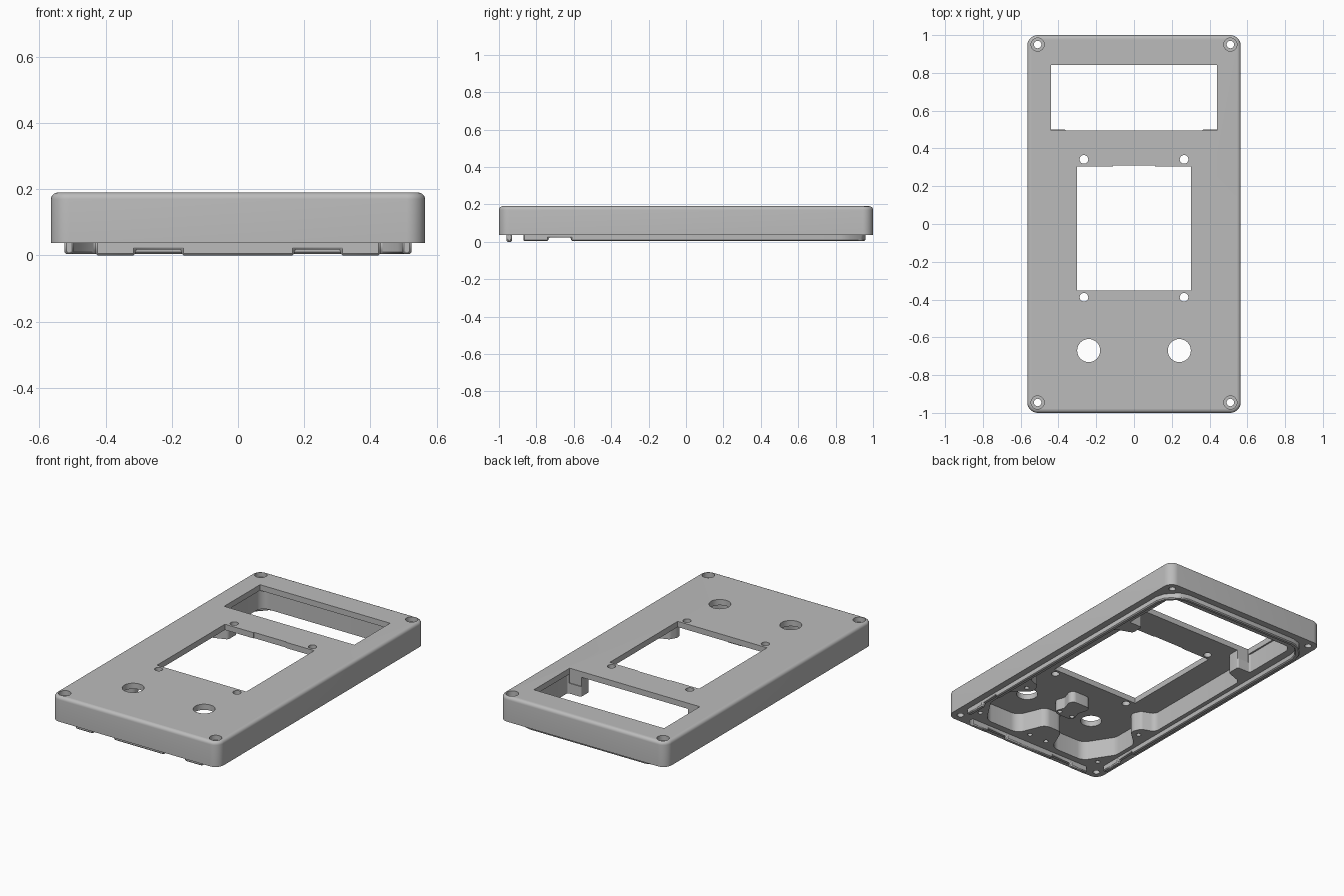
import bpy, bmesh, math
from mathutils import Vector

if "Cube" in bpy.data.objects:
    bpy.data.objects.remove(bpy.data.objects["Cube"], do_unlink=True)

grey = bpy.data.materials.new("plain grey")
grey.use_nodes = True
colour = (0.5, 0.5, 0.5, 1)
grey.diffuse_color = colour
grey.node_tree.nodes["Principled BSDF"].inputs["Base Color"].default_value = colour

RIM, TOP, CEILING = 0.037, 0.19, 0.155


def fillet(corners, steps=6):
    """Round each (x, y, radius) corner of a closed outline."""
    out = []
    for i, (x, y, r) in enumerate(corners):
        p = Vector((x, y))
        a = (Vector(corners[i - 1][:2]) - p).normalized()
        b = (Vector(corners[(i + 1) % len(corners)][:2]) - p).normalized()
        half = a.angle(b) / 2
        if r == 0 or half > 1.55:
            out.append(p)
            continue
        centre = p + (a + b).normalized() * r / math.sin(half)
        start = p + a * r / math.tan(half) - centre
        end = p + b * r / math.tan(half) - centre
        for k in range(steps + 1):
            t = k / steps
            out.append(centre + (start * (1 - t) + end * t).normalized() * r)
    return out


def rectangle(hx, hy, r, cx=0, cy=0):
    return fillet([(cx + sx * hx, cy + sy * hy, r)
                   for sx, sy in ((-1, -1), (1, -1), (1, 1), (-1, 1))])


def circle(cx, cy, r, n=32):
    return [Vector((cx + r * math.cos(k * math.tau / n),
                    cy + r * math.sin(k * math.tau / n))) for k in range(n)]


def loft(name, layers):
    """Solid through matching outlines, given as (outline, z)."""
    bm = bmesh.new()
    rings = [[bm.verts.new((p.x, p.y, z)) for p in line] for line, z in layers]
    n = len(rings[0])
    for low, high in zip(rings, rings[1:]):
        for i in range(n):
            j = (i + 1) % n
            bm.faces.new((low[i], low[j], high[j], high[i]))
    bm.faces.new(rings[0][::-1])
    bm.faces.new(rings[-1])
    bmesh.ops.recalc_face_normals(bm, faces=bm.faces)
    mesh = bpy.data.meshes.new(name)
    bm.to_mesh(mesh)
    bm.free()
    ob = bpy.data.objects.new(name, mesh)
    bpy.context.collection.objects.link(ob)
    mesh.materials.append(grey)
    return ob


def prism(name, outline, z0, z1):
    return loft(name, [(outline, z0), (outline, z1)])


def select(ob):
    bpy.ops.object.select_all(action='DESELECT')
    ob.select_set(True)
    bpy.context.view_layer.objects.active = ob


def cut(ob, outline, z0, z1):
    cutter = prism("cutter", outline, z0, z1)
    mod = ob.modifiers.new("cut", 'BOOLEAN')
    mod.operation, mod.solver, mod.object = 'DIFFERENCE', 'EXACT', cutter
    select(ob)
    bpy.ops.object.modifier_apply(modifier=mod.name)
    bpy.data.objects.remove(cutter, do_unlink=True)


def finish(ob):
    select(ob)
    bpy.ops.object.shade_smooth_by_angle(angle=math.radians(30))


def ribbon(path, width):
    """Closed outline following an open path at an even width."""
    pts = [Vector(p) for p in path]
    left, right = [], []
    for i, p in enumerate(pts):
        d1 = (p - pts[i - 1]).normalized() if i else (pts[1] - p).normalized()
        d2 = (pts[i + 1] - p).normalized() if i < len(pts) - 1 else d1
        d = (d1 + d2).normalized()
        off = Vector((-d.y, d.x)) * width / 2 / d.dot(d1)
        left.append(p + off)
        right.append(p - off)
    return left + right[::-1]


# Cover shell with a rounded top edge
R = 0.02
layers = [(rectangle(0.565, 1.0, 0.055), RIM)]
for k in range(6):
    a = k / 5 * math.pi / 2
    inset = R * (1 - math.cos(a))
    layers.append((rectangle(0.565 - inset, 1 - inset, 0.055 - inset),
                   TOP - R + R * math.sin(a)))
shell = loft("cover_shell", layers)

# Contoured pocket underneath, mirrored about the centre line
half = [(0.06, -0.72, 0.05), (0.13, -0.89, 0.07), (0.36, -0.89, 0.07),
        (0.47, -0.72, 0.07), (0.47, -0.56, 0.07), (0.36, -0.46, 0.04),
        (0.39, -0.40, 0.03), (0.47, -0.37, 0.04), (0.47, 0.38, 0.04),
        (0.36, 0.42, 0.02), (0.36, 0.50, 0.01), (0.45, 0.50, 0.01),
        (0.45, 0.87, 0.05)]
pocket = half + [(-x, y, r) for x, y, r in reversed(half)]
cut(shell, fillet(pocket), 0, CEILING)

# Display window, main window with shallow notch
cut(shell, rectangle(0.44, 0.173, 0, 0, 0.668), 0.1, 0.3)
cut(shell, rectangle(0.302, 0.328, 0, 0, -0.023), 0.1, 0.3)
cut(shell, rectangle(0.11, 0.03, 0, 0, 0.28), 0.1, 0.3)

# Knob holes, mounting holes, corner screw holes, blind rim holes
for s in (-1, 1):
    cut(shell, circle(s * 0.24, -0.67, 0.061), 0.1, 0.3)
    for y in (-0.388, 0.342):
        cut(shell, circle(s * 0.265, y, 0.023, 20), 0.1, 0.3)
    for y in (-0.945, 0.95):
        cut(shell, circle(s * 0.51, y, 0.02, 20), 0, 0.3)
        cut(shell, circle(s * 0.51, y, 0.035, 24), TOP - 0.03, 0.3)
    for x, y in ((0.06, -0.86), (0.44, -0.85), (0.42, -0.46)):
        cut(shell, circle(s * x, y, 0.014, 16), 0, 0.09)
finish(shell)

# Locating lip: back and sides in one run, front as its own strip
run = [(0.51, -0.87), (0.51, 0.82), (0.495, 0.87), (0.44, 0.93), (0.39, 0.945)]
main = prism("side_and_back_lip",
             ribbon(run + [(-x, y) for x, y in reversed(run)], 0.028), 0.004, RIM + 0.01)
cut(main, rectangle(0.7, 0.06, 0, 0, -0.675), -0.1, 0.022)
front = prism("front_lip", ribbon([(-0.43, -0.945), (0.43, -0.945)], 0.028),
              0.0, RIM + 0.01)
for s in (-1, 1):
    cut(front, rectangle(0.07, 0.1, 0, s * 0.24, -0.945), -0.1, 0.018)
for lip in (main, front):
    bevel = lip.modifiers.new("soft edge", 'BEVEL')
    bevel.width, bevel.segments = 0.006, 1
    finish(lip)

# Clamp block hanging between the knob holes
block = prism("cable_clamp_block",
              fillet([(-0.08, -0.64, 0.03), (0.08, -0.64, 0.03), (0.05, -0.56, 0.03),
                      (0.08, -0.47, 0.03), (-0.08, -0.47, 0.03), (-0.05, -0.56, 0.03)]),
              0.085, CEILING + 0.01)
for s in (-1, 1):
    cut(block, circle(s * 0.045, -0.61, 0.014, 16), 0, 0.13)
finish(block)
